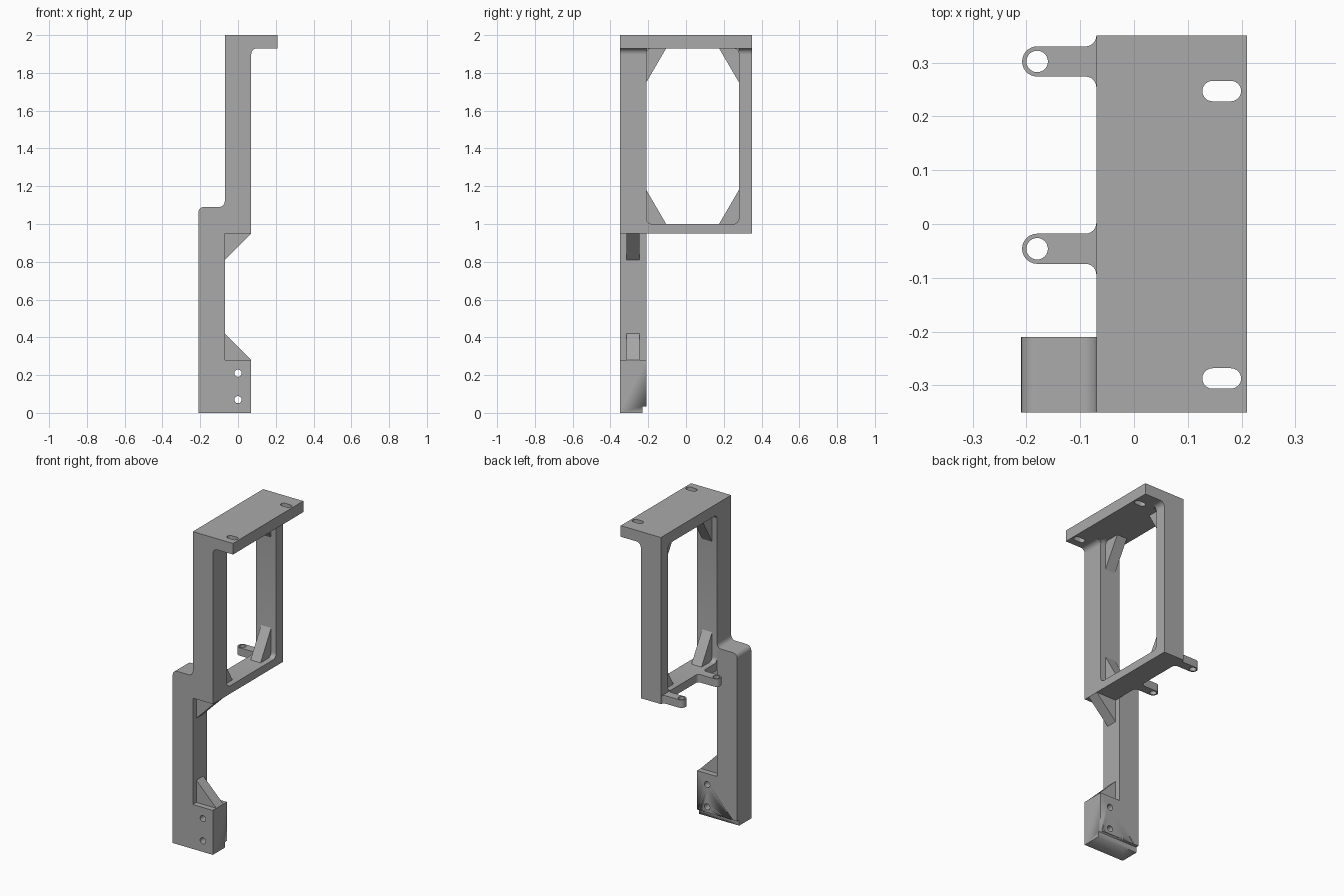
import bpy
from math import cos, sin, radians
from mathutils import Vector
from mathutils.geometry import tessellate_polygon

old = bpy.data.objects.get("Cube")
if old:
    bpy.data.objects.remove(old, do_unlink=True)

grey = bpy.data.materials.new("plain grey")
grey.use_nodes = True
GREY = (0.4, 0.4, 0.4, 1)
grey.diffuse_color = GREY
for node in grey.node_tree.nodes:
    if node.type == 'BSDF_PRINCIPLED':
        node.inputs["Base Color"].default_value = GREY


def arc(cx, cy, r, start, end, steps=6):
    angles = [radians(start + (end - start) * i / steps) for i in range(steps + 1)]
    return [(cx + r * cos(a), cy + r * sin(a)) for a in angles]


def circle(cx, cy, r, n=28):
    return arc(cx, cy, r, 0, 360, n)[:-1]


def slot(cx, cy, half, r):
    return arc(cx + half, cy, r, -90, 90, 12) + arc(cx - half, cy, r, 90, 270, 12)


def box(u0, u1, v0, v1):
    return [(u0, v0), (u1, v0), (u1, v1), (u0, v1)]


def extrude(name, axis, lo, hi, *loops):
    """Extrude an outline (first loop) with holes (other loops) along an axis."""
    place = {'x': lambda u, v, w: (w, u, v),
             'y': lambda u, v, w: (u, w, v),
             'z': lambda u, v, w: (u, v, w)}[axis]
    points = [p for loop in loops for p in loop]
    n = len(points)
    verts = [place(u, v, w) for w in (lo, hi) for u, v in points]
    caps = tessellate_polygon([[Vector((u, v, 0)) for u, v in loop] for loop in loops])
    faces = [tuple(t) for t in caps] + [tuple(i + n for i in t) for t in caps]
    first = 0
    for loop in loops:
        m = len(loop)
        for i in range(m):
            a, b = first + i, first + (i + 1) % m
            faces.append((a, b, b + n, a + n))
        first += m
    mesh = bpy.data.meshes.new(name)
    mesh.from_pydata(verts, [], faces)
    mesh.materials.append(grey)
    obj = bpy.data.objects.new(name, mesh)
    bpy.context.scene.collection.objects.link(obj)
    bpy.ops.object.select_all(action='DESELECT')
    obj.select_set(True)
    bpy.context.view_layer.objects.active = obj
    bpy.ops.object.mode_set(mode='EDIT')
    bpy.ops.mesh.select_all(action='SELECT')
    bpy.ops.mesh.normals_make_consistent(inside=False)
    bpy.ops.object.mode_set(mode='OBJECT')
    bpy.ops.object.shade_smooth_by_angle(angle=radians(30))
    return obj


FRONT, POST, BACK_POST, BACK = -0.35, -0.21, 0.28, 0.35
LOW, SILL, LINTEL, TOP = 0.95, 1.0, 1.93, 2.0
W, R = 0.07, 0.03

# Upper frame around the rounded window
extrude("window_frame", 'x', -W, W,
        [(FRONT, LINTEL), (FRONT, LOW), (BACK, LOW), (BACK, LINTEL)]
        + arc(BACK_POST - R, LINTEL - R, R, 90, 0)
        + arc(BACK_POST - R, SILL + R, R, 0, -90)
        + arc(POST + R, SILL + R, R, -90, -180)
        + arc(POST + R, LINTEL - R, R, 180, 90))

# Top plate with two slots, and the fillets beneath it
extrude("top_plate", 'z', LINTEL, TOP, box(-W, 0.21, FRONT, BACK),
        *[slot(0.163, y, 0.017, 0.019) for y in (-0.287, 0.247)])
for name, lo, hi in (("front", FRONT, POST), ("back", BACK_POST, BACK)):
    extrude(name + "_plate_fillet", 'y', lo, hi,
            [(W, LINTEL)] + arc(W + R, LINTEL - R, R, 90, 180))

# Lower column with its foot and two screw holes
column = extrude("lower_column", 'y', FRONT, POST,
                 [(-0.21, 0), (W, 0), (W, 0.28), (-W, 0.28)]
                 + arc(-W - R, 1.12, R, 0, -90) + arc(-0.18, 1.06, R, 90, 180),
                 circle(0, 0.07, 0.019), circle(0, 0.21, 0.019))

# Rebate along the bottom back edge of the foot
cutter = extrude("rebate_cutter", 'y', -0.23, -0.15, box(-0.3, 0.15, -0.05, 0.035))
cutter.hide_render = True
cut = column.modifiers.new("rebate", 'BOOLEAN')
cut.operation, cut.solver, cut.object = 'DIFFERENCE', 'EXACT', cutter
evaluated = column.evaluated_get(bpy.context.evaluated_depsgraph_get())
column.data = bpy.data.meshes.new_from_object(evaluated)
column.modifiers.clear()
bpy.data.objects.remove(cutter, do_unlink=True)

# Gussets in the four window corners
for side, y, sy in (("front", POST, 1), ("back", BACK_POST, -1)):
    for level, z, sz in (("lower", SILL, 1), ("upper", LINTEL, -1)):
        extrude(f"{side}_{level}_gusset", 'x', -W / 2, W / 2,
                [(y, z), (y + sy * 0.105, z), (y, z + sz * 0.18)])

# Gussets in the recess of the column
for level, z, sz in (("lower", 0.28, 1), ("upper", LOW, -1)):
    extrude(f"column_{level}_gusset", 'y', -0.315, -0.245,
            [(-W, z), (W, z), (-W, z + sz * 0.14)])

# Two mounting tabs with flared roots
for name, y in (("middle", -0.046), ("back", 0.302)):
    extrude(name + "_tab", 'z', LOW, SILL,
            arc(-0.09, y + 0.048, 0.02, 0, -90)
            + arc(-0.18, y, 0.028, 90, 270, 14)
            + arc(-0.09, y - 0.048, 0.02, 90, 0),
            circle(-0.18, y, 0.02))
